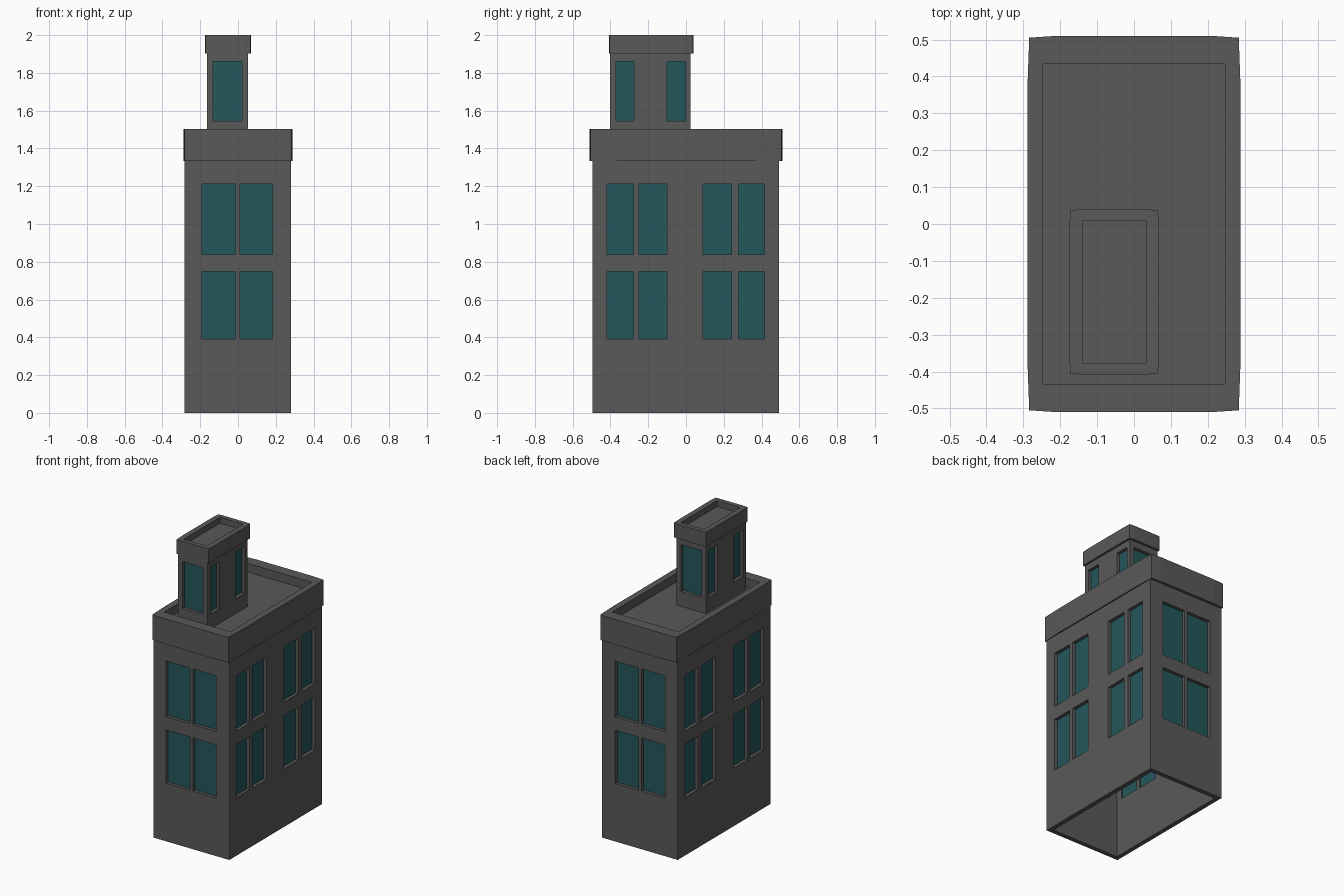
import bpy, bmesh

if "Cube" in bpy.data.objects:
    bpy.data.objects.remove(bpy.data.objects["Cube"])


def material(name, rgb):
    m = bpy.data.materials.new(name)
    m.diffuse_color = (*rgb, 1)
    m.use_nodes = True
    m.node_tree.nodes["Principled BSDF"].inputs["Base Color"].default_value = m.diffuse_color
    return m


STONE = material("dark_stone", (0.1, 0.1, 0.1))
GLASS = material("teal_glass", (0.017, 0.095, 0.105))
THICK, DEPTH = 0.03, 0.022


def finish(bm, name, mat):
    me = bpy.data.meshes.new(name)
    bm.to_mesh(me)
    bm.free()
    me.materials.append(mat)
    ob = bpy.data.objects.new(name, me)
    bpy.context.collection.objects.link(ob)
    return ob


def walls(name, x0, x1, y0, y1, x_wins, y_wins, z0, z1, z_wins):
    """Hollow wall loop with window openings, plus recessed glass panes."""
    fx, fy = x_wins, y_wins
    sides = [  # start, end, windows, point on side, inward direction
        (x0, x1, fx, lambda u: (u, y0), (0, 1)),
        (y0, y1, fy, lambda u: (x1, u), (-1, 0)),
        (x1, x0, fx, lambda u: (u, y1), (0, -1)),
        (y1, y0, fy, lambda u: (x0, u), (1, 0)),
    ]
    zs = sorted([z0, z1] + [z for w in z_wins for z in w])
    wall, glass = bmesh.new(), bmesh.new()
    for start, end, wins, at, inward in sides:
        us = sorted([start, end] + [u for w in wins for u in w], reverse=start > end)
        for a, b in zip(us, us[1:]):
            for low, high in zip(zs, zs[1:]):
                is_win = (min(a, b), max(a, b)) in wins and (low, high) in z_wins
                bm = glass if is_win else wall
                d = DEPTH if is_win else 0
                quad = [(a, low), (b, low), (b, high), (a, high)]
                bm.faces.new([bm.verts.new((at(u)[0] + inward[0] * d,
                                            at(u)[1] + inward[1] * d, z)) for u, z in quad])
    bmesh.ops.remove_doubles(wall, verts=wall.verts, dist=1e-4)
    ob = finish(wall, name + "_walls", STONE)
    mod = ob.modifiers.new("thickness", "SOLIDIFY")
    mod.thickness, mod.offset, mod.use_even_offset = THICK, -1, True
    finish(glass, name + "_windows", GLASS)


def outline(bm, cx, cy, hx, hy, z, bulge=0.0):
    """Rectangle with its corners pulled in slightly, three edges per side."""
    k, c = 0.72, bulge
    pts = [(-hx + c, -hy + c), (-k * hx, -hy), (k * hx, -hy),
           (hx - c, -hy + c), (hx, -k * hy), (hx, k * hy),
           (hx - c, hy - c), (k * hx, hy), (-k * hx, hy),
           (-hx + c, hy - c), (-hx, k * hy), (-hx, -k * hy)]
    return [bm.verts.new((cx + x, cy + y, z)) for x, y in pts]


def parapet(name, cx, cy, outer, inner, soffit, z0, z1, z_roof, bulge):
    """Overhanging band with a sunken flat roof inside it."""
    bm = bmesh.new()
    loops = [outline(bm, cx, cy, *soffit, z0),
             outline(bm, cx, cy, *outer, z0, bulge),
             outline(bm, cx, cy, *outer, z1, bulge),
             outline(bm, cx, cy, *inner, z1),
             outline(bm, cx, cy, *inner, z_roof)]
    for lo, hi in zip(loops, loops[1:]):
        for i in range(12):
            j = (i + 1) % 12
            bm.faces.new((lo[i], lo[j], hi[j], hi[i]))
    bm.faces.new(loops[-1])
    finish(bm, name, STONE)


# Main building
walls("building", -0.283, 0.281, -0.494, 0.492,
      [(-0.19, -0.012), (0.01, 0.182)],
      [(-0.418, -0.278), (-0.248, -0.1), (0.09, 0.24), (0.277, 0.415)],
      0, 1.44, [(0.39, 0.748), (0.838, 1.212)])
parapet("building_parapet", 0, 0, (0.289, 0.51), (0.246, 0.434), (0.27, 0.48),
        1.333, 1.503, 1.445, 0.005)

# Roof tower
walls("tower", -0.165, 0.053, -0.402, 0.024,
      [(-0.132, 0.02)], [(-0.37, -0.275), (-0.1, -0.003)],
      1.445, 1.955, [(1.545, 1.86)])
parapet("tower_parapet", -0.054, -0.184, (0.122, 0.224), (0.086, 0.193), (0.1, 0.2),
        1.903, 2.0, 1.96, 0.003)
